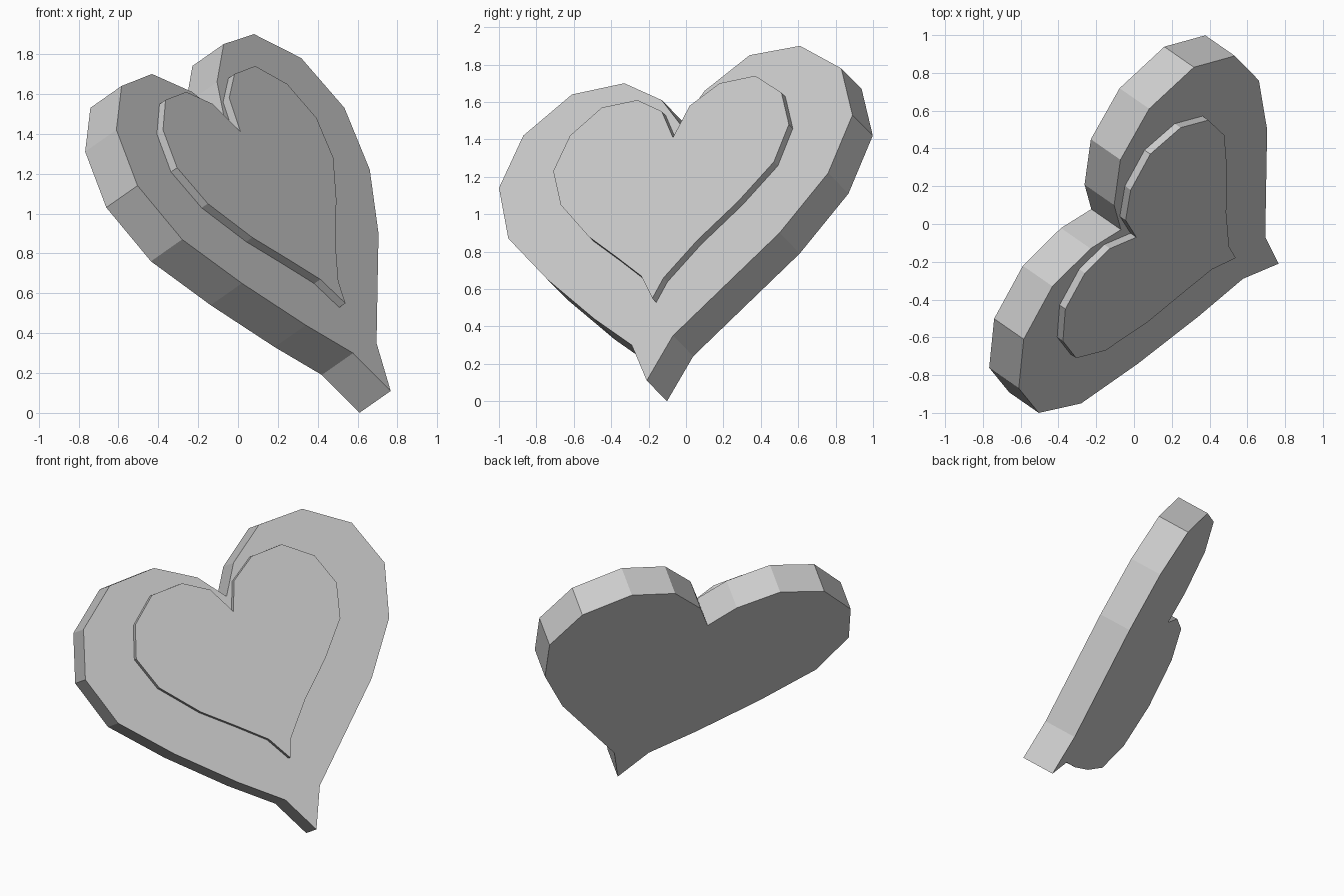
import bpy
import bmesh
from mathutils import Vector

default_cube = bpy.data.objects.get("Cube")
if default_cube:
    bpy.data.objects.remove(default_cube, do_unlink=True)

# One plain grey for the whole piece
grey = bpy.data.materials.new("light_grey")
grey.use_nodes = True
colour = (0.6, 0.6, 0.6, 1.0)
grey.diffuse_color = colour
grey.node_tree.nodes["Principled BSDF"].inputs["Base Color"].default_value = colour

# Direction that the leaning heart faces
facing = Vector((0.712, -0.494, 0.499)).normalized()


def leaning_slab(name, outline, level, thickness):
    """Lay a (y, z) outline on the leaning plane at a level and extrude it backwards."""
    bm = bmesh.new()
    front_loop = []
    for y, z in outline:
        x = (level - facing.y * y - facing.z * z) / facing.x
        front_loop.append(bm.verts.new((x, y, z)))
    back_loop = [bm.verts.new(v.co - facing * thickness) for v in front_loop]

    bm.faces.new(front_loop)
    bm.faces.new(list(reversed(back_loop)))
    count = len(front_loop)
    for i in range(count):
        j = (i + 1) % count
        bm.faces.new((front_loop[j], front_loop[i], back_loop[i], back_loop[j]))
    bmesh.ops.recalc_face_normals(bm, faces=bm.faces[:])

    mesh = bpy.data.meshes.new(name)
    bm.to_mesh(mesh)
    bm.free()
    mesh.materials.append(grey)
    slab = bpy.data.objects.new(name, mesh)
    bpy.context.collection.objects.link(slab)
    return slab


# Outlines run from the bottom tip up one lobe, through the cleft, down the other
outer_outline = [
    (-.21, .11), (-.07, .35), (.22, .63), (.5, .9), (.76, 1.22),
    (.89, 1.53), (.83, 1.78), (.61, 1.9), (.34, 1.85), (.1, 1.66),
    (-.03, 1.48),
    (-.13, 1.61), (-.33, 1.7), (-.61, 1.64), (-.87, 1.42), (-1, 1.14),
    (-.95, .87), (-.74, .65), (-.49, .44), (-.29, .3),
]
inner_outline = [
    (-.18, .55), (-.12, .66), (.06, .86), (.28, 1.07), (.47, 1.28),
    (.55, 1.48), (.51, 1.65), (.37, 1.74), (.18, 1.7), (.02, 1.58),
    (-.07, 1.41),
    (-.13, 1.55), (-.26, 1.61), (-.45, 1.57), (-.62, 1.42), (-.71, 1.23),
    (-.67, 1.05), (-.52, .88), (-.37, .77), (-.24, .67),
]

# Thick heart body and the smaller heart raised on its front
front_level = 0.704
rise = 0.043
leaning_slab("heart_body", outer_outline, front_level, thickness=0.22)
leaning_slab("raised_heart", inner_outline, front_level + rise, thickness=rise + 0.02)
